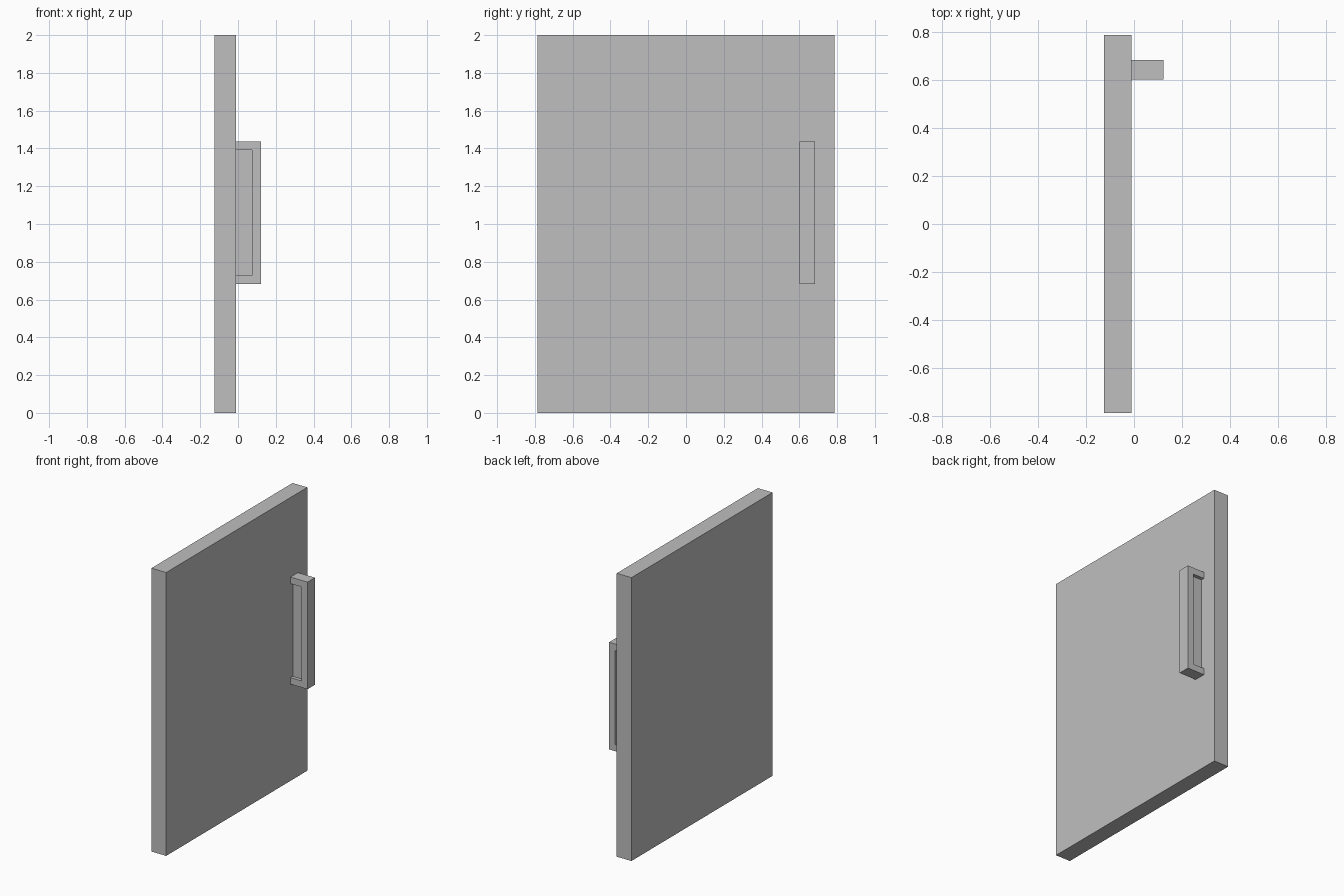
import bpy
import bmesh
from mathutils import Vector

cube = bpy.data.objects.get("Cube")
if cube:
    bpy.data.objects.remove(cube, do_unlink=True)

# Single grey finish
grey = bpy.data.materials.new("plain grey")
grey.use_nodes = True
color = (0.52, 0.52, 0.52, 1)
grey.diffuse_color = color
grey.node_tree.nodes["Principled BSDF"].inputs["Base Color"].default_value = color


def box(name, low, high):
    """Add a box spanning two opposite corners."""
    low, high = Vector(low), Vector(high)
    bm = bmesh.new()
    bmesh.ops.create_cube(bm, size=1)
    for v in bm.verts:
        v.co = (low + high) / 2 + v.co * (high - low)
    mesh = bpy.data.meshes.new(name)
    bm.to_mesh(mesh)
    bm.free()
    mesh.materials.append(grey)
    obj = bpy.data.objects.new(name, mesh)
    bpy.context.collection.objects.link(obj)
    return obj


# Door slab
face_x = -0.01
box("door_panel", (-0.125, -0.787, 0), (face_x, 0.787, 2))

# Handle block, hollowed on both sides so a thin web remains
y0, y1, depth = 0.6, 0.683, 0.025
handle = box("handle", (face_x, y0, 0.682), (0.123, y1, 1.438))
for side, a, b in (("front", y0 - 0.1, y0 + depth), ("back", y1 - depth, y1 + 0.1)):
    cutter = box(side + "_recess_cutter", (face_x - 0.05, a, 0.728), (0.075, b, 1.392))
    cutter.hide_render = True
    cutter.hide_set(True)
    cutter.display_type = 'WIRE'
    cut = handle.modifiers.new(side + " recess", 'BOOLEAN')
    cut.operation = 'DIFFERENCE'
    cut.solver = 'EXACT'
    cut.object = cutter
